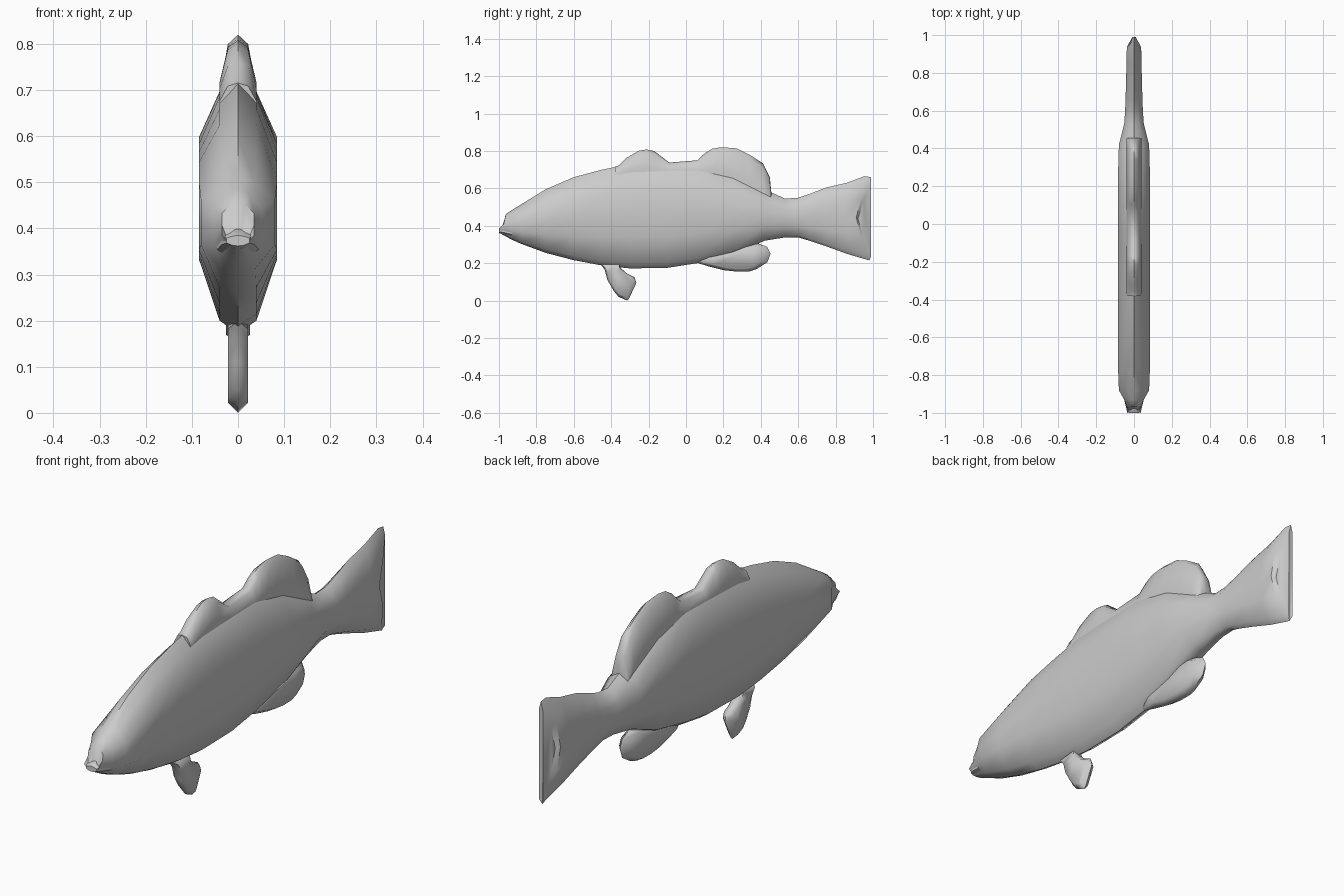
import bpy, bmesh, math


def finish(bm, name, angle):
    bmesh.ops.recalc_face_normals(bm, faces=bm.faces)
    mesh = bpy.data.meshes.new(name)
    bm.to_mesh(mesh)
    bm.free()
    obj = bpy.data.objects.new(name, mesh)
    bpy.context.collection.objects.link(obj)
    bpy.ops.object.select_all(action='DESELECT')
    obj.select_set(True)
    bpy.context.view_layer.objects.active = obj
    bpy.ops.object.shade_smooth_by_angle(angle=math.radians(angle))
    return obj


def loft(name, stations, section, shift=None, angle=50):
    """Skin mirrored sections; station = y, bottom, top, half width."""
    shift = shift or {}
    bm = bmesh.new()
    rings = []
    for i, (y, lo, hi, hw) in enumerate(stations):
        dy = shift.get(i, [0] * len(section))
        pts = [(w * hw, y + d, lo + t * (hi - lo)) for (w, t), d in zip(section, dy)]
        pts += [(-x, yy, z) for x, yy, z in reversed(pts) if x > 1e-6]
        rings.append([bm.verts.new(p) for p in pts])
    n = len(rings[0])
    for a, b in zip(rings, rings[1:]):
        for k in range(n):
            bm.faces.new((a[k], a[(k + 1) % n], b[(k + 1) % n], b[k]))
    # end caps as strips between the two mirrored halves
    for ring in (rings[0], rings[-1]):
        fs = bm.faces.new(ring)
        bmesh.ops.triangulate(bm, faces=[fs])
    return finish(bm, name, angle)


def flat_fin(name, outline, hw, inset=0.8):
    """Thin fin with a sharp rim on the centre plane and a raised middle."""
    bm = bmesh.new()
    cy = sum(p[0] for p in outline) / len(outline)
    cz = sum(p[1] for p in outline) / len(outline)
    rim = [bm.verts.new((0, y, z)) for y, z in outline]
    n = len(rim)
    for s in (-1, 1):
        side = [bm.verts.new((s * hw, cy + (y - cy) * inset, cz + (z - cz) * inset))
                for y, z in outline]
        for k in range(n):
            j = (k + 1) % n
            bm.faces.new((rim[k], rim[j], side[j], side[k]))
        bm.faces.new(side)
    return finish(bm, name, 65)


# Body and tail: y, bottom z, top z, half width
body = [
    (-0.97, 0.355, 0.46, 0.035), (-0.93, 0.325, 0.485, 0.052),
    (-0.88, 0.303, 0.515, 0.08), (-0.75, 0.255, 0.595, 0.085),
    (-0.60, 0.216, 0.66, 0.085), (-0.45, 0.188, 0.70, 0.085),
    (-0.30, 0.172, 0.73, 0.085), (-0.10, 0.175, 0.738, 0.085),
    (0.06, 0.20, 0.74, 0.085), (0.25, 0.245, 0.69, 0.085),
    (0.42, 0.32, 0.595, 0.08), (0.53, 0.338, 0.545, 0.052),
    (0.60, 0.338, 0.55, 0.047), (0.66, 0.32, 0.57, 0.045),
    (0.75, 0.29, 0.605, 0.042), (0.86, 0.25, 0.63, 0.04),
    (0.955, 0.222, 0.665, 0.038), (0.99, 0.215, 0.66, 0.02),
]
section = [(0, 0), (0.47, 0.05), (1, 0.29), (1, 0.5), (1, 0.735), (0.47, 0.92), (0, 1)]
mouth = [-0.015, -0.025, -0.03, -0.005, 0.0, 0.005, 0.005]
fork = [-0.01, 0, -0.043, -0.07, -0.04, 0, 0]
fork_inner = [0, 0, -0.02, -0.045, -0.02, 0, 0]
loft("body_and_tail", body, section,
     {0: mouth, 15: [d * 0.3 for d in fork_inner], 16: fork_inner, 17: fork})

# Lower lip tip
loft("lower_lip", [(-1.0, 0.362, 0.385, 0.025), (-0.975, 0.35, 0.40, 0.036),
                   (-0.93, 0.335, 0.40, 0.045)], section)

# Two-humped dorsal fin: y, base z, top z
dorsal = [
    (-0.38, 0.66, 0.715), (-0.36, 0.67, 0.722), (-0.32, 0.68, 0.762),
    (-0.25, 0.68, 0.802), (-0.21, 0.68, 0.808), (-0.17, 0.68, 0.80),
    (-0.09, 0.68, 0.738), (0.06, 0.68, 0.75), (0.10, 0.67, 0.787),
    (0.14, 0.66, 0.812), (0.19, 0.65, 0.82), (0.27, 0.62, 0.814),
    (0.34, 0.59, 0.78), (0.41, 0.55, 0.735), (0.448, 0.53, 0.66), (0.456, 0.52, 0.58),
]
loft("dorsal_fin", [(y, lo, hi, 0.044) for y, lo, hi in dorsal],
     [(0.9, 0), (0.9, 0.3), (0.5, 0.88), (0, 1)])

# Anal fin
flat_fin("anal_fin", [
    (0.05, 0.205), (0.12, 0.183), (0.2, 0.163), (0.27, 0.155), (0.34, 0.156),
    (0.38, 0.17), (0.435, 0.205), (0.452, 0.25), (0.435, 0.287), (0.38, 0.308),
    (0.33, 0.302), (0.22, 0.275), (0.1, 0.25)], 0.026)

# Pelvic fin
flat_fin("pelvic_fin", [
    (-0.46, 0.20), (-0.435, 0.165), (-0.42, 0.11), (-0.385, 0.05), (-0.36, 0.02),
    (-0.315, 0.0), (-0.305, 0.01), (-0.265, 0.095), (-0.275, 0.125),
    (-0.315, 0.145), (-0.35, 0.175), (-0.36, 0.21)], 0.022)
